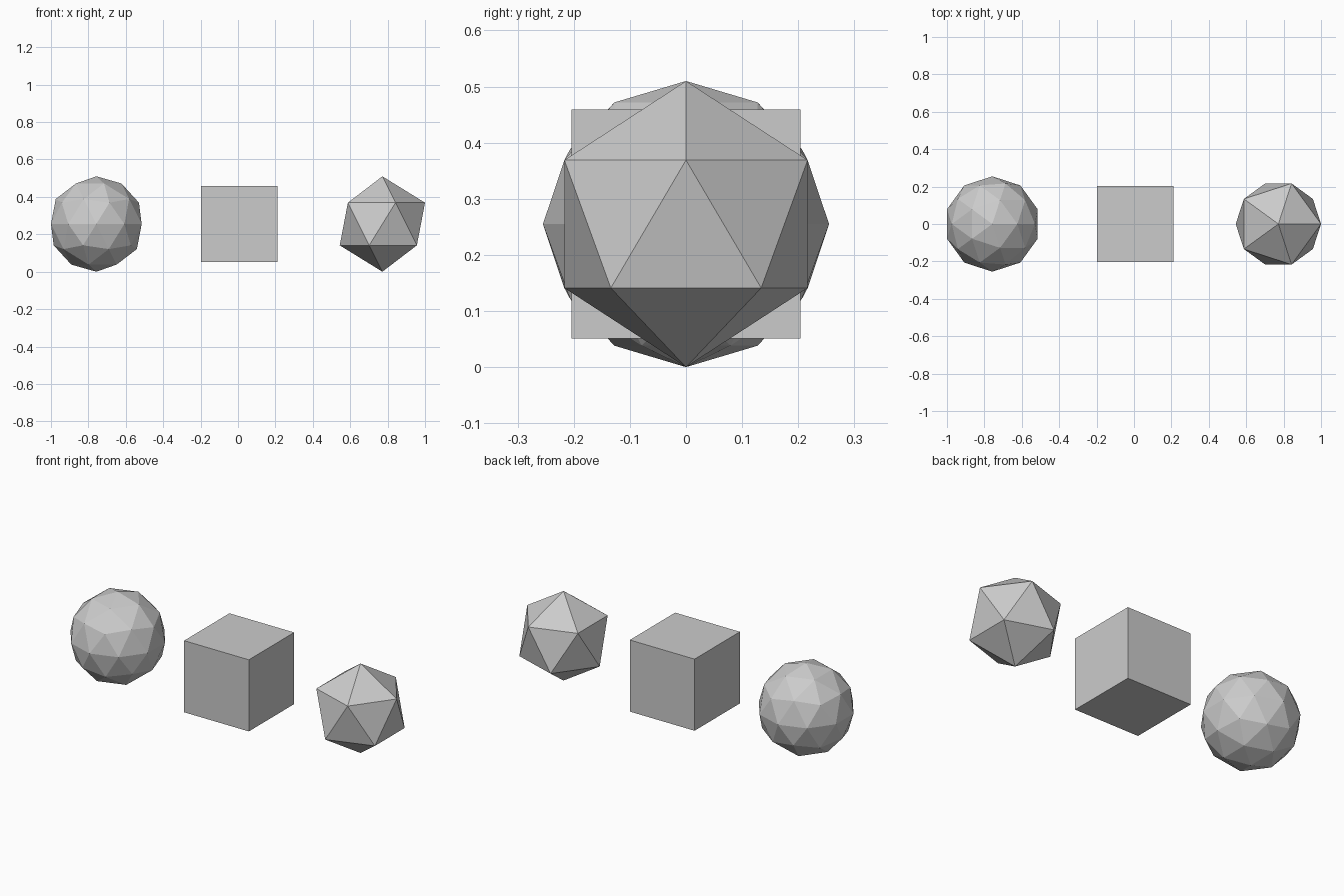
import bpy

if "Cube" in bpy.data.objects:
    bpy.data.objects.remove(bpy.data.objects["Cube"])

R = 0.2549            # ball radius
STEP = 3 * R          # spacing between the solids
MID = 0.0072          # x of the middle solid


def name_part(name):
    bpy.context.object.name = name
    bpy.context.object.data.name = name


# Left: faceted ball with 80 triangles
bpy.ops.mesh.primitive_ico_sphere_add(subdivisions=2, radius=R, location=(MID - STEP, 0, R))
name_part("faceted_ball")

# Middle: plain cube floating at the same centre height
bpy.ops.mesh.primitive_cube_add(size=1.6 * R, location=(MID, 0, R))
name_part("cube")

# Right: twenty-sided solid
bpy.ops.mesh.primitive_ico_sphere_add(subdivisions=1, radius=R, location=(MID + STEP, 0, R))
name_part("icosahedron")
